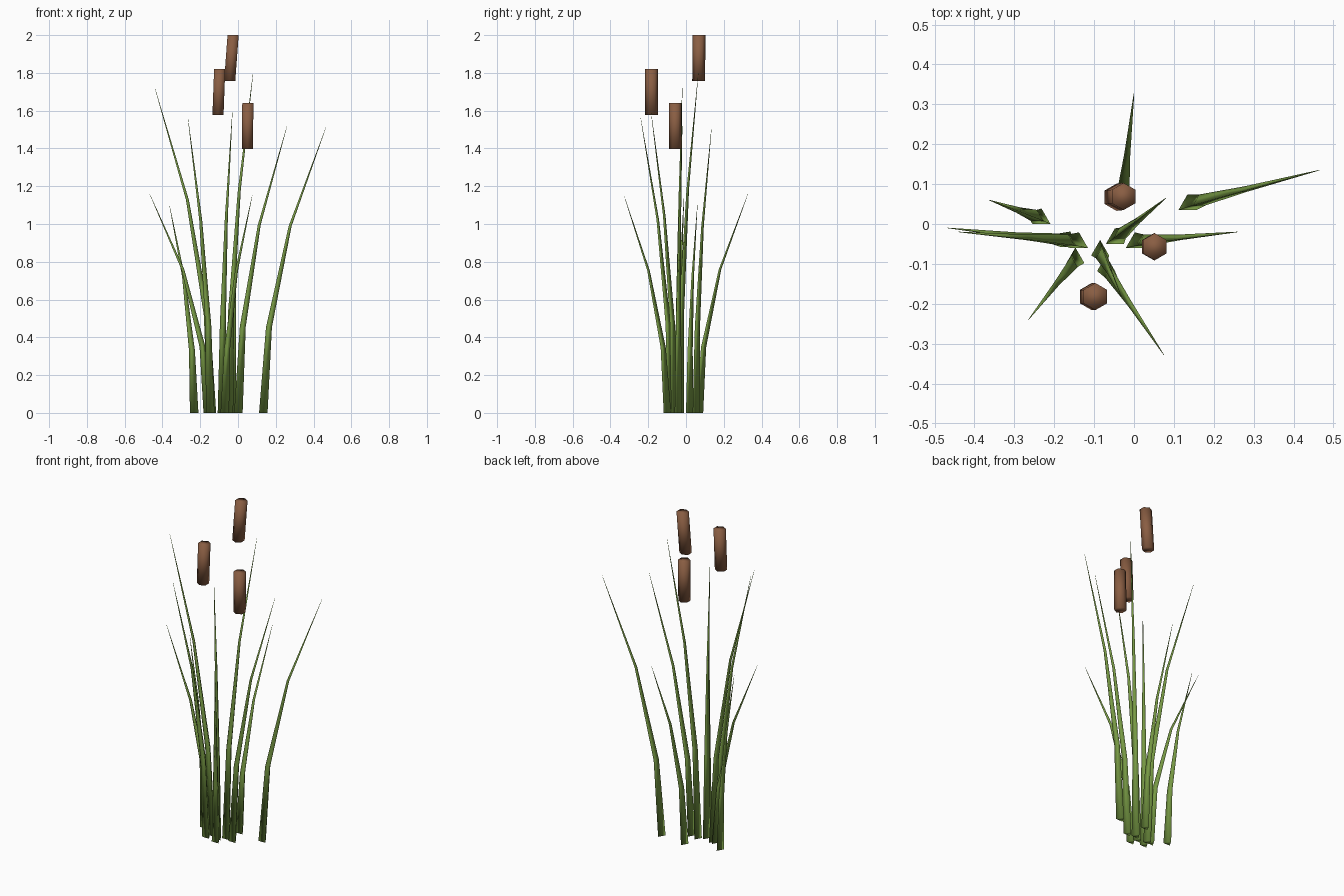
import bpy, bmesh, math
from mathutils import Vector

cube = bpy.data.objects.get("Cube")
if cube:
    bpy.data.objects.remove(cube, do_unlink=True)


def make_material(name, color):
    mat = bpy.data.materials.new(name)
    mat.use_nodes = True
    mat.diffuse_color = color
    mat.node_tree.nodes["Principled BSDF"].inputs["Base Color"].default_value = color
    return mat


def loft(name, centers, radii, sides, start, mat):
    """Join horizontal polygon rings along a path, capped at both ends."""
    bm = bmesh.new()
    rings = []
    for c, r in zip(centers, radii):
        ring = []
        for i in range(sides):
            a = start + math.tau * i / sides
            ring.append(bm.verts.new(c + Vector((r * math.cos(a), r * math.sin(a), 0))))
        rings.append(ring)
    for low, high in zip(rings, rings[1:]):
        for i in range(sides):
            j = (i + 1) % sides
            bm.faces.new((low[i], low[j], high[j], high[i]))
    bm.faces.new(rings[0][::-1])
    bm.faces.new(rings[-1])
    for f in bm.faces:
        f.smooth = True
    mesh = bpy.data.meshes.new(name)
    bm.to_mesh(mesh)
    bm.free()
    mesh.materials.append(mat)
    obj = bpy.data.objects.new(name, mesh)
    bpy.context.collection.objects.link(obj)
    return obj


green = make_material("leaf green", (0.19, 0.33, 0.06, 1))
brown = make_material("seed head brown", (0.25, 0.11, 0.055, 1))

# Reed blades: base x, base y, tip x, tip y, height
blades = [
    (-0.138, -0.047, -0.44, -0.02, 1.72),
    (-0.147, -0.085, -0.265, -0.24, 1.56),
    (-0.16, -0.045, -0.468, -0.01, 1.16),
    (-0.232, 0.013, -0.363, 0.06, 1.10),
    (-0.085, -0.066, -0.03, -0.185, 1.59),
    (-0.048, -0.037, 0.08, 0.065, 1.80),
    (-0.07, -0.105, 0.075, -0.328, 1.15),
    (0.002, -0.047, 0.26, -0.02, 1.52),
    (0.134, 0.048, 0.465, 0.135, 1.51),
    (-0.03, 0.065, 0.0, 0.328, 1.16),
]
for n, (bx, by, tx, ty, h) in enumerate(blades, 1):
    steps = (0, 0.3, 0.655, 1)
    path = [Vector((bx + (tx - bx) * t * t, by + (ty - by) * t * t, h * t)) for t in steps]
    radii = [0.026 * max(1 - t, 0.03) for t in steps]
    loft(f"reed_blade_{n}", path, radii, 3, math.pi / 2, green)

# Seed heads: bottom centre and top centre
heads = [
    ((0.05, -0.057, 1.397), (0.052, -0.057, 1.64)),
    ((-0.106, -0.182, 1.577), (-0.097, -0.182, 1.82)),
    ((-0.044, 0.067, 1.757), (-0.026, 0.069, 2.0)),
]
for n, ends in enumerate(heads, 1):
    loft(f"seed_head_{n}", [Vector(p) for p in ends], (0.034, 0.034), 6, math.pi / 2, brown)
